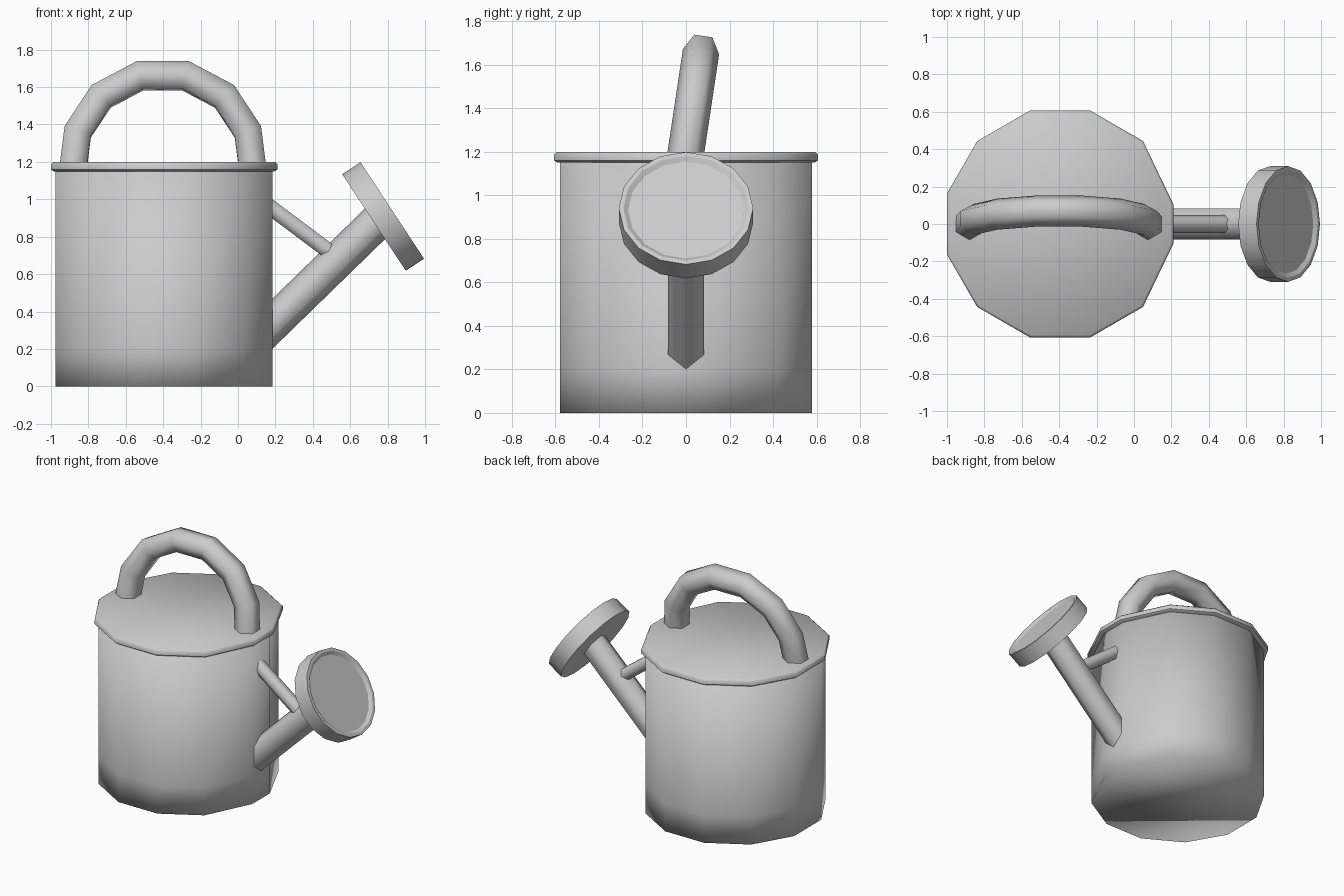
import bpy, bmesh, math
from mathutils import Vector

if "Cube" in bpy.data.objects:
    bpy.data.objects.remove(bpy.data.objects["Cube"])


def loft(name, rings, smooth_angle):
    """Skin a stack of equal-sized rings and cap both ends."""
    bm = bmesh.new()
    loops = [[bm.verts.new(p) for p in ring] for ring in rings]
    n = len(loops[0])
    for a, b in zip(loops, loops[1:]):
        for i in range(n):
            j = (i + 1) % n
            bm.faces.new((a[i], a[j], b[j], b[i]))
    bm.faces.new(loops[0][::-1])
    bm.faces.new(loops[-1])
    bmesh.ops.recalc_face_normals(bm, faces=bm.faces[:])
    mesh = bpy.data.meshes.new(name)
    bm.to_mesh(mesh)
    bm.free()
    ob = bpy.data.objects.new(name, mesh)
    bpy.context.collection.objects.link(ob)
    bpy.ops.object.select_all(action='DESELECT')
    ob.select_set(True)
    bpy.context.view_layer.objects.active = ob
    bpy.ops.object.shade_smooth_by_angle(angle=math.radians(smooth_angle))
    return ob


def tube(name, points, radius, phase, side=Vector((0, 1, 0)), sides=6):
    """Mitred tube along a planar path; side is the normal of the path's plane."""
    pts = [Vector(p) for p in points]
    dirs = [(b - a).normalized() for a, b in zip(pts, pts[1:])]
    rings = []
    for i, p in enumerate(pts):
        d0, d1 = dirs[max(i - 1, 0)], dirs[min(i, len(dirs) - 1)]
        t = (d0 + d1).normalized()
        u = side.cross(t).normalized() / t.dot(d0)
        rings.append([p + radius * (math.cos(a) * side + math.sin(a) * u)
                      for a in (phase + math.tau * k / sides for k in range(sides))])
    return loft(name, rings, 65)


def can_ring(radius, z):
    """Twelve-sided ring, pinched slightly on the spout side."""
    ring = []
    for k in range(12):
        a = math.radians(15 + 30 * k)
        y = radius * math.sin(a) * (0.65 if k in (0, 11) else 1)
        ring.append((-0.395 + radius * math.cos(a), y, z))
    return ring


# Can body, with a soft lower edge
loft("can_body", [can_ring(0.6, z) for z in (0, 0.2, 1.16)], 100)

# Lid with a rolled rim
loft("lid", [can_ring(r, z) for r, z in
             ((0.612, 1.15), (0.627, 1.16), (0.627, 1.188), (0.614, 1.2))], 50)

# Arched handle, leaning slightly back
half = [(0.478, 1.18), (0.455, 1.36), (0.33, 1.55), (0.122, 1.66)]
arch = [(-x, z) for x, z in half] + [(x, z) for x, z in reversed(half)]
lean = 0.15
tube("handle", [(-0.402 + x, lean * (z - 1.2), z) for x, z in arch], 0.084, 0,
     Vector((0, 1, -lean)).normalized())

# Spout and its brace
tube("spout", [(0.10, 0, 0.253), (0.75, 0, 0.886)], 0.096, math.pi / 2)
tube("spout_brace", [(0.12, 0, 0.997), (0.50, 0, 0.712)], 0.048, 0)

# Sprinkler head: disc with a shallow dished face
axis = Vector((0.835, 0, 0.55)).normalized()
back = Vector((0.727, 0, 0.876))
side = Vector((0, 1, 0))
up = axis.cross(side)
rings = [[back + axis * d + r * (math.cos(a) * side + math.sin(a) * up)
          for a in (math.tau * k / 16 for k in range(16))]
         for d, r in ((0, 0.309), (0.117, 0.309), (0.117, 0.288), (0.102, 0.266))]
loft("sprinkler_head", rings, 30)
